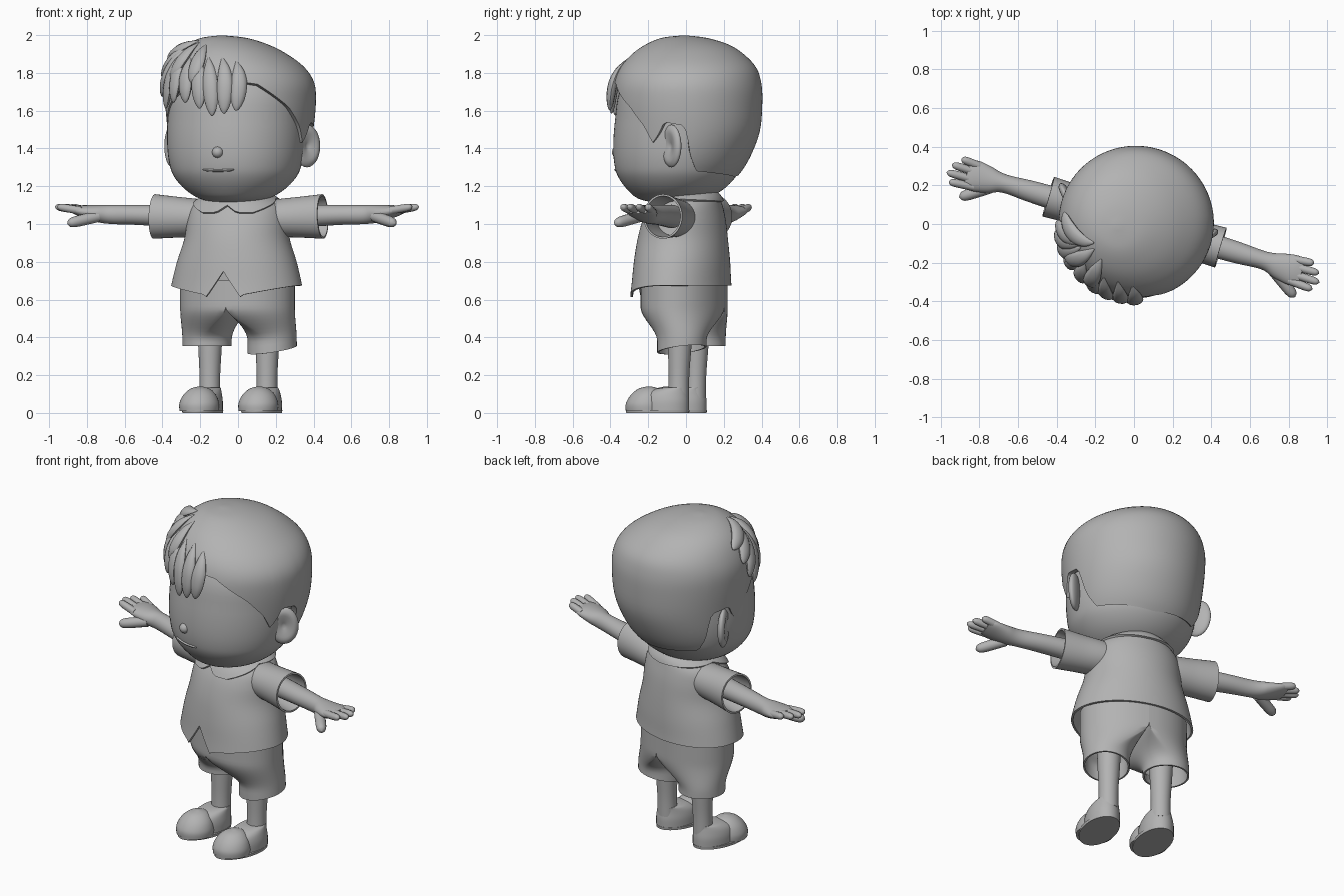
import bpy, bmesh
from math import sin, cos, pi, radians, degrees
from mathutils import Vector

if "Cube" in bpy.data.objects:
    bpy.data.objects.remove(bpy.data.objects["Cube"])

TURN = radians(-16.5)      # the whole figure is turned a little to its right
grey = bpy.data.materials.new("plain_grey")
grey.use_nodes = True
grey.diffuse_color = (0.45, 0.45, 0.45, 1)
grey.node_tree.nodes["Principled BSDF"].inputs["Base Color"].default_value = (0.45, 0.45, 0.45, 1)
parts = []


def spline(rows, t):
    """Smooth curve through rows of numbers; t counts rows."""
    last = len(rows) - 1
    i = min(int(t), last - 1)
    f = t - i
    quad = (rows[max(i - 1, 0)], rows[i], rows[i + 1], rows[min(i + 2, last)])
    return [b + f / 2 * (c - a + f * (2 * a - 5 * b + 4 * c - d + f * (3 * (b - c) + d - a)))
            for a, b, c, d in zip(*quad)]


def ramp(points, x):
    """Straight-line lookup in a list of (x, value)."""
    for (x0, y0), (x1, y1) in zip(points, points[1:]):
        if x <= x1:
            return y0 + (y1 - y0) * (x - x0) / (x1 - x0)
    return points[-1][1]


def skin(bm, rings, start=True, end=True):
    """Join closed rings of points with quads."""
    rings = [[bm.verts.new(p) for p in r] for r in rings]
    n = len(rings[0])
    for a, b in zip(rings, rings[1:]):
        for i in range(n):
            j = (i + 1) % n
            bm.faces.new((a[i], a[j], b[j], b[i]))
    if start:
        bm.faces.new(rings[0][::-1])
    if end:
        bm.faces.new(rings[-1])


def finish(name, bm, mirror=False, wall=0):
    bmesh.ops.recalc_face_normals(bm, faces=bm.faces)
    mesh = bpy.data.meshes.new(name)
    bm.to_mesh(mesh)
    bm.free()
    mesh.materials.append(grey)
    ob = bpy.data.objects.new(name, mesh)
    bpy.context.collection.objects.link(ob)
    ob.rotation_euler.z = TURN
    if wall:
        m = ob.modifiers.new("wall", 'SOLIDIFY')
        m.thickness, m.offset = wall, -1
    if mirror:
        ob.modifiers.new("mirror", 'MIRROR').use_mirror_merge = False
    parts.append(ob)
    return ob


def on_loft(rows, t, a):
    z, rx, ry, cx, cy = spline(rows, t)
    return Vector((cx + rx * sin(a), cy - ry * cos(a), z))


def level(rows, z):
    """Row position at which the loft reaches height z."""
    lo, hi = 0, len(rows) - 1
    for _ in range(24):
        mid = (lo + hi) / 2
        if spline(rows, mid)[0] < z:
            lo = mid
        else:
            hi = mid
    return lo


def loft(name, rows, hem=None, n=48, steps=24, start=True, end=True, **kw):
    """Stack of ellipses (z, rx, ry, x, y); hem gives the bottom edge by angle from the front."""
    top = len(rows) - 1
    angles = [2 * pi * i / n - pi for i in range(n)]
    first = [level(rows, hem(abs(degrees(a)))) if hem else 0 for a in angles]
    bm = bmesh.new()
    skin(bm, [[on_loft(rows, f + (top - f) * k / steps, a) for f, a in zip(first, angles)]
              for k in range(steps + 1)], start, end)
    return finish(name, bm, **kw)


def sweep(bm, rows, out, n=14, steps=20, start=True, end=True):
    """Tube along rows (x, y, z, half_width, half_thickness); out(p) is the thickness direction."""
    top = len(rows) - 1
    samples = [spline(rows, top * k / steps) for k in range(steps + 1)]
    pts = [Vector(s[:3]) for s in samples]
    rings = []
    for k, (p, s) in enumerate(zip(pts, samples)):
        along = (pts[min(k + 1, steps)] - pts[max(k - 1, 0)]).normalized()
        side = along.cross(out(p)).normalized()
        up = side.cross(along)
        rings.append([p + side * s[3] * cos(2 * pi * i / n) + up * s[4] * sin(2 * pi * i / n)
                      for i in range(n)])
    skin(bm, rings, start, end)


def upward(p):
    return Vector((0, 0, 1))


# Head and neck
HEAD = [(1.105, .04, .04, 0, -.07), (1.13, .17, .17, 0, -.075), (1.18, .26, .25, 0, -.06),
        (1.25, .325, .31, 0, -.05), (1.32, .352, .335, 0, -.045), (1.42, .365, .345, 0, -.04),
        (1.55, .365, .34, 0, -.035), (1.7, .355, .33, 0, -.02), (1.82, .28, .27, 0, 0),
        (1.9, .05, .05, 0, 0)]
loft("head", HEAD, n=64, steps=40)
loft("neck", [(1.05, .115, .11, 0, .02), (1.22, .11, .11, 0, .02)], steps=4)

# Hair cap with hairline, sideburns and nape
HAIR = [(1.2, .27, .26, 0, -.05), (1.27, .335, .32, 0, -.035), (1.37, .367, .352, .005, -.005),
        (1.5, .386, .386, .01, .01), (1.65, .4, .395, .01, .012), (1.75, .395, .387, .005, .012),
        (1.83, .358, .358, -.01, .01), (1.9, .292, .295, -.035, 0), (1.95, .215, .22, -.055, -.01),
        (1.985, .12, .12, -.07, -.03), (1.998, .015, .015, -.08, -.035)]
HAIRLINE = [(0, 1.77), (30, 1.74), (56, 1.62), (70, 1.52), (78, 1.43), (83, 1.47), (88, 1.54),
            (104, 1.52), (112, 1.36), (122, 1.28), (180, 1.25)]
loft("hair_cap", HAIR, hem=lambda a: ramp(HAIRLINE, a), n=120, steps=36, start=False, wall=.035)

# Fringe locks swept over the right of the forehead: start angle, height, end angle, height
LOCKS = [(18, 1.86, 13, 1.6), (6, 1.88, 4, 1.585), (-8, 1.88, -5, 1.575), (-18, 1.88, -15, 1.61),
         (-30, 1.88, -28, 1.64), (-40, 1.9, -42, 1.64), (-45, 1.92, -56, 1.61),
         (-50, 1.94, -66, 1.67), (-50, 1.95, -74, 1.77), (-40, 1.97, -82, 1.86),
         (-15, 1.95, -22, 1.74), (-32, 1.96, -46, 1.76)]
bm = bmesh.new()


def from_skull(p):
    return (p - Vector((0, 0, 1.6))).normalized()


for a0, z0, a1, z1 in LOCKS:
    rows = []
    for t, w in ((0, .1), (.2, .7), (.45, 1), (.7, .95), (.88, .65), (.97, .3), (1, .05)):
        p = on_loft(HAIR, level(HAIR, z0 + (z1 - z0) * t), radians(a0 + (a1 - a0) * t))
        p += from_skull(p) * .018 * t
        rows.append((*p, .042 * w, .024 * w))
    sweep(bm, rows, from_skull, n=12)
finish("fringe_locks", bm)

# Ears: flattened bowls, turned partly forwards
bm = bmesh.new()
bmesh.ops.create_uvsphere(bm, u_segments=28, v_segments=20, radius=1)
across, facing = Vector((.63, .77, 0)), Vector((.77, -.63, 0))
for v in bm.verts:
    x, y, z = v.co
    r = (x * x + y * y) ** .5
    depth = z if z < 0 or r > .75 else z - 1.3 * (.75 - r)
    v.co = Vector((.372, .03, 1.413)) + across * x * .083 + Vector((0, 0, y * .113)) + facing * depth * .03
finish("ears", bm, mirror=True)

# Nose and mouth
bm = bmesh.new()
bmesh.ops.create_uvsphere(bm, u_segments=20, v_segments=12, radius=.03)
bmesh.ops.translate(bm, vec=(0, -.378, 1.38), verts=bm.verts)
finish("nose", bm)
bm = bmesh.new()
rows = []
for i in range(-4, 5):
    p = on_loft(HEAD, level(HEAD, 1.283 + .0003 * i * i), radians(i * 3.6))
    rows.append((*p, .007 if abs(i) < 4 else .002, .008))
sweep(bm, rows, lambda p: Vector((p.x, p.y, 0)).normalized(), n=8)
finish("mouth", bm)


# Shirt body with a split front hem, and collar
def shirt_hem(a):
    if a >= 90:
        return .675
    x = .36 * sin(radians(a))
    return .75 - 1.45 * x if x < .1 else .605 + .07 * sin(radians(a))


SHIRT = [(.57, .372, .268, 0, -.025), (.68, .352, .255, 0, -.025), (.8, .322, .248, 0, -.022),
         (.92, .283, .235, 0, -.018), (1.02, .27, .215, 0, -.01), (1.09, .25, .19, 0, 0),
         (1.135, .2, .165, 0, .012), (1.165, .14, .135, 0, .02)]
loft("shirt", SHIRT, hem=shirt_hem, n=120, steps=28, start=False, end=False, wall=.012)
COLLAR = [(z + .004, rx + .012, ry + .014, cx, cy) for z, rx, ry, cx, cy in SHIRT[3:]]
COLLAR.append((1.185, .125, .125, 0, .025))
COLLAR_EDGE = [(0, 1.1), (12, 1.062), (30, 1.06), (55, 1.1), (80, 1.135), (180, 1.12)]
loft("collar", COLLAR, hem=lambda a: ramp(COLLAR_EDGE, a), n=72, steps=10,
     start=False, end=False, wall=.012)

# Sleeves
bm = bmesh.new()
sweep(bm, [(.12, .01, 1.03, .1, .09), (.22, .01, 1.032, .105, .1), (.34, .01, 1.036, .103, .108),
           (.465, .01, 1.04, .107, .118)], upward, n=40, end=False)
finish("sleeves", bm, mirror=True, wall=.01)

# Arms, palms, fingers and thumbs
bm = bmesh.new()
sweep(bm, [(.3, .01, 1.04, .064, .062), (.55, .01, 1.048, .056, .053), (.7, .01, 1.05, .048, .05),
           (.78, .005, 1.056, .068, .045), (.86, .005, 1.068, .08, .032), (.905, .005, 1.075, .07, .02)],
      upward, n=28, steps=30)


def finger(start, tip, r):
    a, b = Vector(start), Vector(tip)
    sweep(bm, [(*a.lerp(b, t), r * w, r * w) for t, w in
               ((0, 1), (.4, 1), (.75, .95), (.92, .7), (1, .08))], upward)


for y0, y1, tip in ((-.052, -.062, .98), (-.015, -.018, 1.005), (.024, .028, .99), (.06, .07, .95)):
    finger((.85, y0, 1.07), (tip, y1, 1.092), .021)
finger((.765, -.03, 1.04), (.905, -.125, 1.002), .03)
finish("arms_and_hands", bm, mirror=True)

# Shorts: each leg blends from a round hem into half of the hip ellipse
for side, name in ((1, "shorts_left"), (-1, "shorts_right")):
    bm = bmesh.new()
    rings = []
    for k in range(19):
        ring = []
        for i in range(48):
            c, s = cos(2 * pi * i / 48), sin(2 * pi * i / 48)
            hem = .335 + .02 * s + .015 * c if side > 0 else .355
            z = hem + (.7 - hem) * k / 18
            f = min(max((z - .38) / .18, 0), 1)
            f = f * f * (3 - 2 * f)
            x = (1 - f) * (.18 + .13 * c) + f * .31 * max(0, c)
            y = (1 - f) * (.03 + .13 * s) + f * (-.01 + .222 * s)
            ring.append((side * x, y, z))
        rings.append(ring)
    skin(bm, rings, False, False)
    finish(name, bm, wall=.01)

# Legs
loft("legs", [(.08, .056, .056, .158, .005), (.2, .055, .055, .158, .008), (.36, .063, .063, .158, .012),
              (.5, .068, .068, .158, .015)], mirror=True, n=32, steps=12)

# Shoes: sole, heel part and raised toe cap
loft("shoe_soles", [(0, .1, .171, .163, -.108), (.016, .102, .173, .163, -.108)],
     mirror=True, n=40, steps=2)
loft("shoe_heels", [(.01, .092, .135, .163, -.072), (.06, .092, .133, .163, -.07),
                    (.1, .084, .12, .162, -.062), (.125, .072, .09, .16, -.035),
                    (.135, .06, .065, .158, -.005)], mirror=True, n=40, steps=16)
loft("shoe_toe_caps", [(.01, .104, .108, .163, -.172), (.05, .105, .107, .163, -.172),
                       (.095, .086, .088, .163, -.165), (.128, .05, .054, .163, -.158),
                       (.141, .006, .006, .163, -.155)], mirror=True, n=40, steps=20)

# Bake modifiers, then smooth while keeping the hems crisp
bpy.ops.object.select_all(action='DESELECT')
for ob in parts:
    ob.select_set(True)
bpy.context.view_layer.objects.active = parts[0]
bpy.ops.object.convert(target='MESH')
bpy.ops.object.shade_smooth_by_angle(angle=radians(45))
